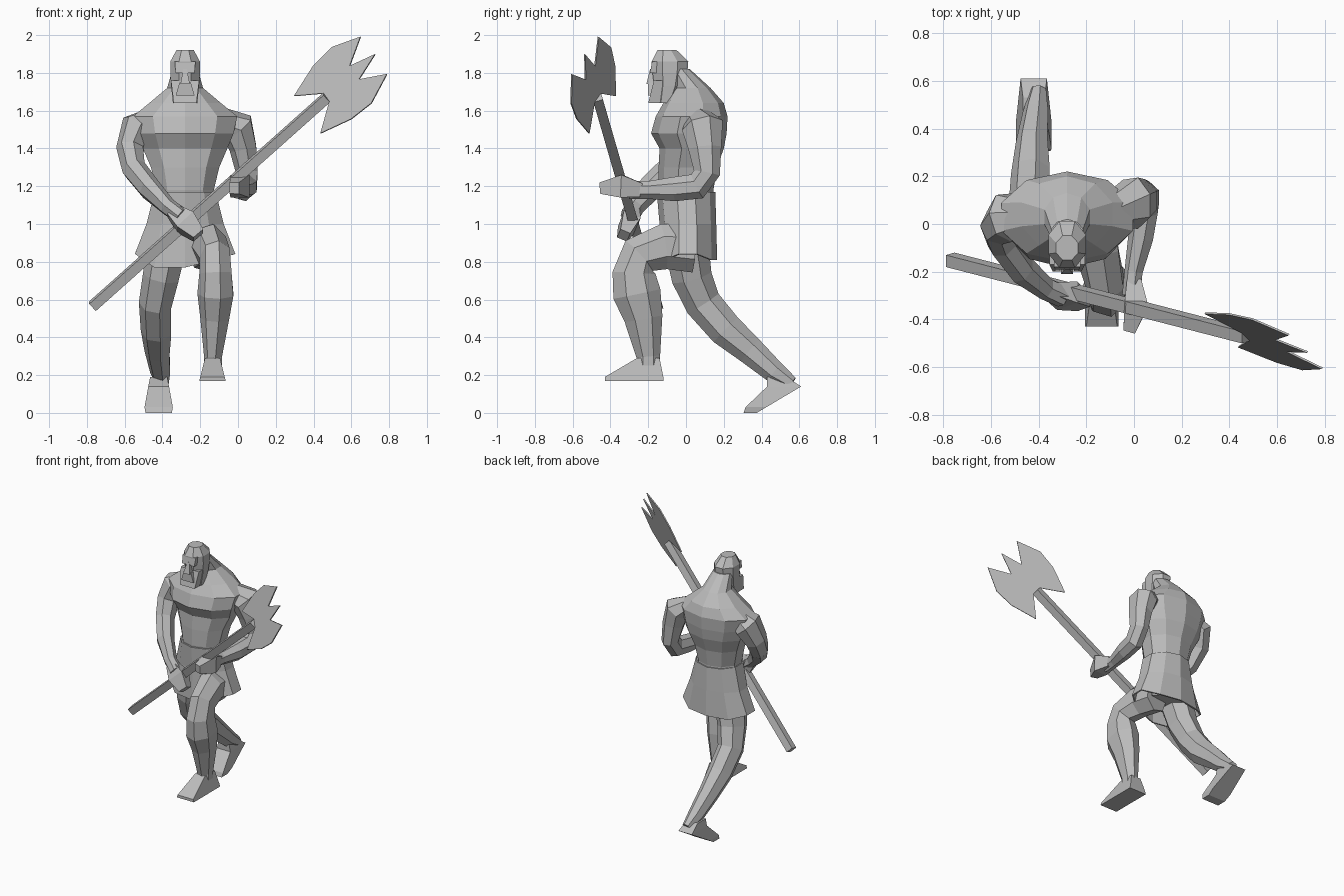
import bpy, bmesh, math
from mathutils import Vector

if "Cube" in bpy.data.objects:
    bpy.data.objects.remove(bpy.data.objects["Cube"], do_unlink=True)

grey = bpy.data.materials.new("plain grey")
grey.use_nodes = True
grey.diffuse_color = (0.5, 0.5, 0.5, 1)
grey.node_tree.nodes["Principled BSDF"].inputs["Base Color"].default_value = grey.diffuse_color


def finish(name, bm):
    """Turn a bmesh into a named, flat-shaded object."""
    bmesh.ops.recalc_face_normals(bm, faces=bm.faces)
    mesh = bpy.data.meshes.new(name)
    bm.to_mesh(mesh)
    bm.free()
    mesh.materials.append(grey)
    obj = bpy.data.objects.new(name, mesh)
    bpy.context.collection.objects.link(obj)
    return obj


def thicken(obj, thickness):
    modifier = obj.modifiers.new("thickness", "SOLIDIFY")
    modifier.thickness = thickness
    modifier.offset = 0


def make_ring(bm, centre, across, deep, sides):
    """Polygon of vertices; four-sided rings keep the full half-widths."""
    stretch = math.sqrt(2) if sides == 4 else 1
    angles = [math.tau * (k + 0.5) / sides for k in range(sides)]
    return [bm.verts.new(centre + stretch * (across * math.cos(a) + deep * math.sin(a)))
            for a in angles]


def skin(bm, rings, capped=True):
    """Bridge neighbouring rings with quads and close the ends."""
    for low, high in zip(rings, rings[1:]):
        for k in range(len(low)):
            bm.faces.new((low[k - 1], low[k], high[k], high[k - 1]))
    if capped:
        bm.faces.new(rings[0])
        bm.faces.new(rings[-1])


def stack(name, x, layers, sides=4, capped=True, hem=None):
    """Loft of level rings; each layer is height, y, half width, half depth."""
    bm = bmesh.new()
    rings = [make_ring(bm, Vector((x, y, z)), Vector((width, 0, 0)), Vector((0, depth, 0)), sides)
             for z, y, width, depth in layers]
    skin(bm, rings, capped)
    if hem:
        for vert in rings[0]:
            vert.co.z += hem(vert.co.x - x, vert.co.y)
    return finish(name, bm)


def limb(name, joints, depth=1.0, sides=7):
    """Loft along a bent path; each joint is x, y, z, radius."""
    bm = bmesh.new()
    spots = [Vector(joint[:3]) for joint in joints]
    rings = []
    for i, joint in enumerate(joints):
        ahead = spots[min(i + 1, len(spots) - 1)]
        behind = spots[max(i - 1, 0)]
        along = (ahead - behind).normalized()
        across = Vector((1, 0, 0))
        across = (across - along * across.dot(along)).normalized()
        deep = along.cross(across)
        rings.append(make_ring(bm, spots[i], across * joint[3], deep * joint[3] * depth, sides))
    skin(bm, rings)
    return finish(name, bm)


# Trunk, from hips to neck
middle = -.28
stack("torso", middle, [
    (.84, .02, .17, .11), (1, .02, .17, .13), (1.18, 0, .16, .145),
    (1.3, .01, .19, .155), (1.4, .03, .235, .17), (1.48, .015, .27, .2),
    (1.57, .03, .29, .19), (1.64, .04, .2, .16), (1.72, .03, .1, .1),
    (1.82, -.04, .07, .06)], sides=10)


# Flared skirt, longer at the right front and shorter at the sides
def uneven_hem(x, y):
    if abs(x) > .2:
        return .03
    return -.04 if x < 0 and y < 0 else 0


skirt = stack("skirt", middle, [
    (.81, .01, .275, .15), (1, .01, .21, .145), (1.17, 0, .165, .15)],
    sides=10, capped=False, hem=uneven_hem)
thicken(skirt, .01)

# Head and face
stack("head", middle, [
    (1.64, -.11, .07, .06), (1.73, -.09, .08, .085), (1.8, -.085, .085, .1),
    (1.86, -.085, .085, .105), (1.92, -.1, .05, .055)], sides=8)
stack("brow", middle, [(1.8, -.16, .05, .03), (1.86, -.14, .055, .04)])
stack("nose", middle, [(1.74, -.18, .025, .03), (1.82, -.16, .01, .03)])
stack("moustache", middle, [(1.68, -.18, .05, .02), (1.75, -.18, .03, .02)])
stack("beard", middle, [(1.64, -.16, .06, .04), (1.76, -.12, .075, .05)])

# Right arm reaching down across the body to the shaft
limb("right_arm", [
    (-.45, .04, 1.56, .06), (-.53, .03, 1.51, .095), (-.57, -.01, 1.4, .075),
    (-.55, -.08, 1.29, .065), (-.47, -.19, 1.19, .06), (-.37, -.27, 1.09, .045),
    (-.3, -.3, 1.04, .045)], depth=1.15)
limb("right_hand", [
    (-.35, -.28, 1.07, .035), (-.28, -.3, 1.01, .06), (-.21, -.33, .94, .035)],
    depth=.8, sides=4)

# Left arm bent forward at the elbow
limb("left_arm", [
    (-.1, .06, 1.56, .06), (0, .09, 1.51, .095), (.03, .1, 1.4, .075),
    (.05, .11, 1.27, .06), (.045, .06, 1.2, .06), (.03, -.06, 1.185, .055),
    (0, -.2, 1.18, .04), (-.01, -.3, 1.18, .04)], depth=1.2)
limb("left_hand", [
    (0, -.24, 1.18, .03), (.01, -.34, 1.2, .05), (-.02, -.45, 1.19, .025)],
    depth=1.2, sides=4)

# Left leg, raised in front
limb("left_leg", [
    (-.17, .04, .87, .1), (-.15, -.12, .88, .095), (-.12, -.25, .83, .085),
    (-.115, -.275, .74, .09), (-.115, -.26, .63, .1), (-.12, -.225, .5, .08),
    (-.13, -.2, .3, .05), (-.13, -.2, .23, .05)], depth=1.3)
stack("left_foot", -.135, [
    (.17, -.275, .07, .155), (.19, -.275, .065, .155), (.29, -.2, .04, .06)])

# Right leg, pushing off behind down to the heel
limb("right_leg", [
    (-.37, 0, .9, .11), (-.405, .03, .72, .1), (-.435, .09, .58, .09),
    (-.43, .21, .44, .085), (-.425, .34, .33, .07), (-.41, .47, .215, .055),
    (-.4, .56, .155, .035)], depth=1.1)
stack("right_foot", -.42, [
    (0, .34, .07, .035), (.03, .37, .075, .055), (.14, .52, .055, .09),
    (.19, .48, .045, .05)])

# Square axe shaft
butt, tip = Vector((-.77, -.15, .565)), Vector((.47, -.47, 1.67))
limb("axe_shaft", [(*end, .026) for end in (butt, tip)], sides=4)

# Flat axe head with a spike, mirrored about the shaft
aim = (tip - butt).normalized()
outward = Vector((.5, -.5, -.7))
outward = (outward - aim * outward.dot(aim)).normalized()
half = [(0, .03), (-.14, .14), (.04, .2), (.18, .21), (.34, .14), (.2, .05)]
outline = half + [(.35, 0)] + [(reach, -out) for reach, out in reversed(half)]
bm = bmesh.new()
bm.faces.new([bm.verts.new(tip + aim * reach + outward * out) for reach, out in outline])
thicken(finish("axe_head", bm), .008)
